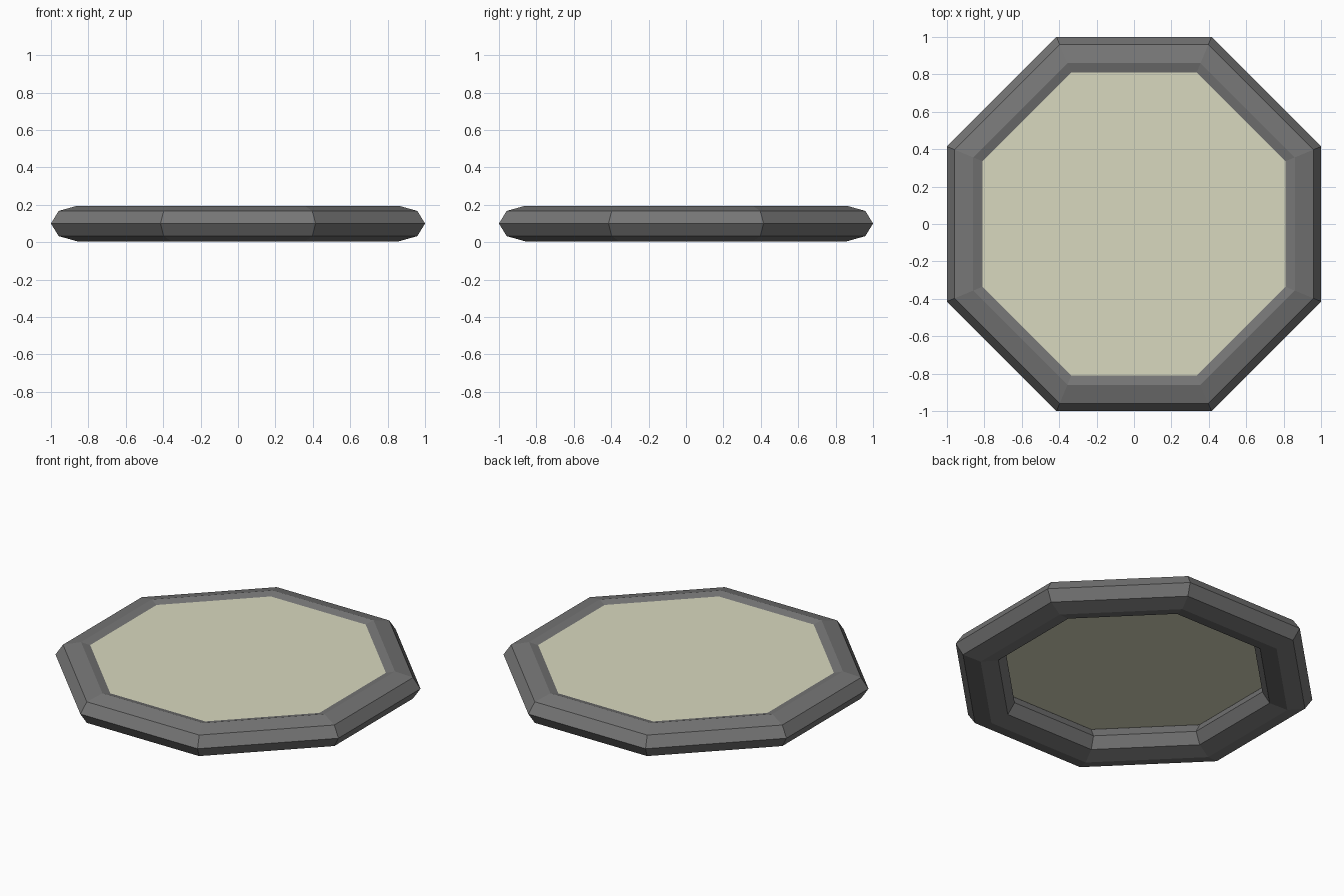
import bpy, bmesh, math

if "Cube" in bpy.data.objects:
    bpy.data.objects.remove(bpy.data.objects["Cube"])

SIDES, PROFILE = 8, 8
CORNER = 1 / math.cos(math.pi / SIDES)   # apothem -> corner radius


def material(name, rgb):
    m = bpy.data.materials.new(name)
    m.diffuse_color = (*rgb, 1)
    m.use_nodes = True
    m.node_tree.nodes["Principled BSDF"].inputs["Base Color"].default_value = m.diffuse_color
    return m


def octagon_point(apothem, z, i):
    a = math.tau * (i + 0.5) / SIDES
    r = apothem * CORNER
    return (r * math.cos(a), r * math.sin(a), z)


def finish(name, bm, mat):
    bmesh.ops.recalc_face_normals(bm, faces=bm.faces[:])
    mesh = bpy.data.meshes.new(name)
    bm.to_mesh(mesh)
    bm.free()
    mesh.materials.append(mat)
    bpy.context.collection.objects.link(bpy.data.objects.new(name, mesh))


# Outer ring: flattened eight-sided profile swept round an octagon
bm = bmesh.new()
rings = []
for i in range(SIDES):
    ring = []
    for j in range(PROFILE):
        t = math.tau * j / PROFILE
        ring.append(bm.verts.new(octagon_point(
            0.86 + 0.14 * math.cos(t), 0.1 + 0.095 * math.sin(t), i)))
    rings.append(ring)
for i in range(SIDES):
    a, b = rings[i], rings[(i + 1) % SIDES]
    for j in range(PROFILE):
        k = (j + 1) % PROFILE
        bm.faces.new((a[j], b[j], b[k], a[k]))
finish("rim", bm, material("dark grey", (0.18, 0.18, 0.18)))

# Thin panel filling the ring near its top, edges buried in the rim
bm = bmesh.new()
low = [bm.verts.new(octagon_point(0.815, 0.172, i)) for i in range(SIDES)]
high = [bm.verts.new(octagon_point(0.815, 0.181, i)) for i in range(SIDES)]
bm.faces.new(low)
bm.faces.new(high)
for i in range(SIDES):
    k = (i + 1) % SIDES
    bm.faces.new((low[i], low[k], high[k], high[i]))
finish("panel", bm, material("pale cream", (0.69, 0.69, 0.52)))
